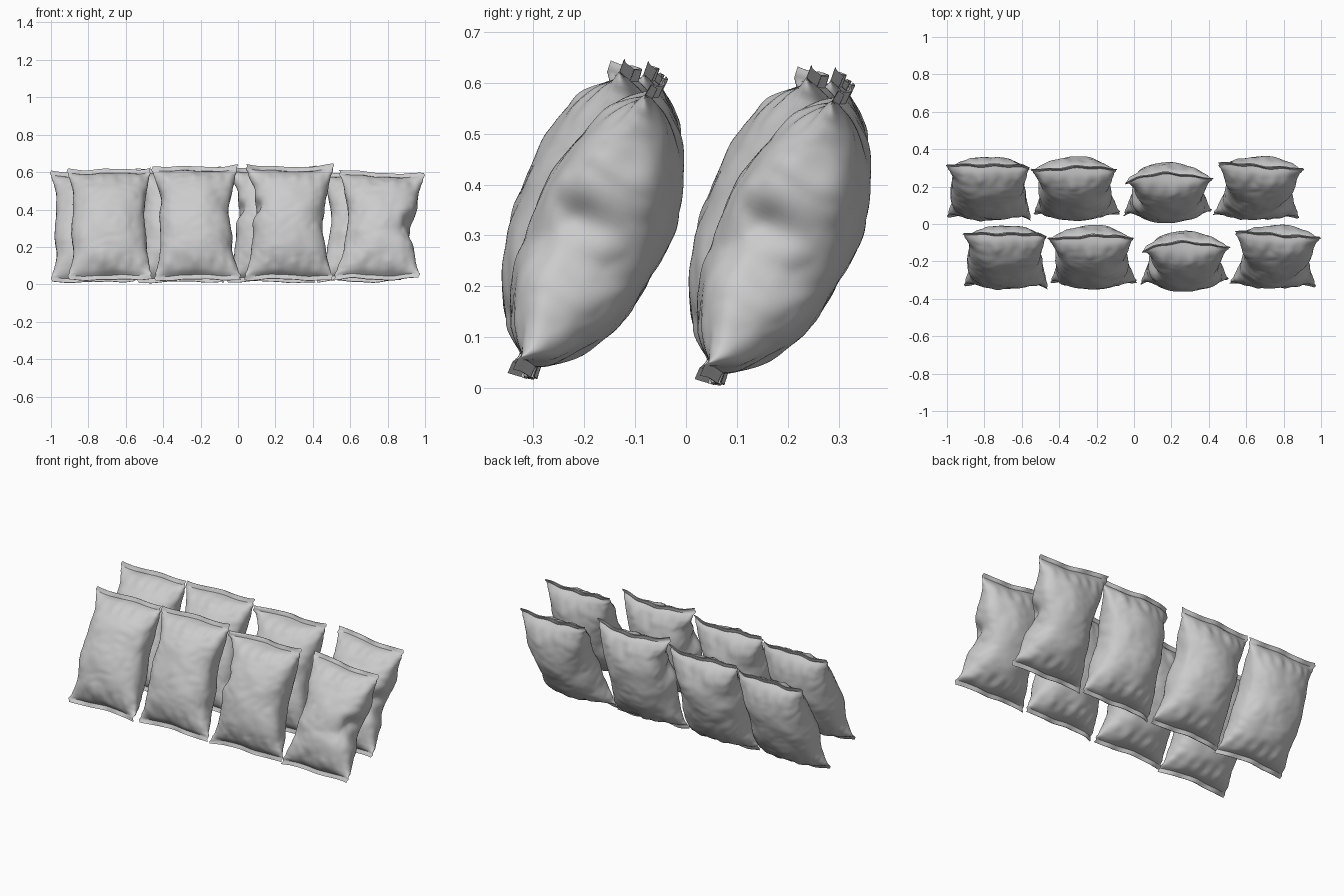
import bpy, bmesh, math
from mathutils import Vector, noise

if "Cube" in bpy.data.objects:
    bpy.data.objects.remove(bpy.data.objects["Cube"])

AROUND, ROWS = 88, 72
SEAL = 0.042          # share of the length taken by each flat seal

# bottom (x,y,z) / top (x,y,z) of each bag's centre line, seal half width, mid half width,
# front and back bulge, roll and bow of top seal,
# dents (x side, place along, front(-)/back(+), size, depth)
BAGS = [
    dict(a=(-.685, -.315, .025), b=(-.692, -.052, .615), w=.222, m=.198, f=.122, k=.138, roll=.0, bow=.008,
         dents=[(1, .55, 0, .10, .012), (-1, .8, 0, .08, .012), (-1, .2, 0, .06, .01)]),
    dict(a=(-.215, -.305, .025), b=(-.232, -.068, .630), w=.228, m=.193, f=.126, k=.148, roll=.01, bow=.008,
         dents=[(1, .6, 0, .10, .020), (-1, .72, 0, .07, .014), (1, .25, -1, .06, .012)]),
    dict(a=(.270, -.300, .025), b=(.278, -.112, .632), w=.233, m=.194, f=.130, k=.146, roll=.005, bow=.014,
         dents=[(-1, .62, -1, .05, .035), (1, .5, 0, .12, .015), (-1, .8, 0, .05, .015), (-.8, .5, -1, .05, -.01)]),
    dict(a=(.742, -.315, .028), b=(.770, -.055, .597), w=.227, m=.183, f=.115, k=.146, roll=-.05, bow=.004,
         dents=[(1, .52, -1, .045, .045), (1, .40, 0, .05, .02), (-1, .55, 0, .1, .018),
                (.6, .42, -1, .05, .016), (.75, .60, -1, .04, -.012), (1, .72, 0, .06, -.012),
                (-.8, .3, -1, .05, .015)]),
]
BACK_ROW = (-.09, .367, -.012)


def bag_mesh(name, p, seed):
    a, b = Vector(p["a"]), Vector(p["b"])
    axis = b - a
    up = axis.normalized()
    side = Vector((1, 0, 0))
    out = up.cross(side).normalized()          # points to the back
    if out.y < 0:
        out = -out
    bm = bmesh.new()
    rings = []
    for j in range(ROWS + 1):
        # rows packed closer together at both seals
        q = j / ROWS
        s = .45 * q + .55 * (.5 - .5 * math.cos(math.pi * q))
        v = 2 * (s - SEAL) / (1 - 2 * SEAL) - 1          # -1..1 over the filled part
        c = min(1, abs(v))
        fill = (1 - c ** 2.2) ** .6
        flat = c ** 14                                   # 1 at the seals
        half = p["m"] + (p["w"] - p["m"]) * c ** 3
        ring = []
        for i in range(AROUND):
            t = 2 * math.pi * i / AROUND
            cx, sy = math.cos(t), math.sin(t)
            x = half * cx
            bulge = p["k"] if sy > 0 else p["f"]
            lens = math.copysign(abs(sy) ** (.72 + .3 * c ** 4), sy)
            y = (bulge * fill + .003) * lens
            # pleats running out of the seals, and soft film wrinkles
            pleat = math.sin(26 * x + seed * 2 + 2 * sy) * math.sin(61 * x + seed)
            y += .009 * pleat * math.exp(-((c - .85) / .13) ** 2) * sy * min(1, fill * 2)
            n = noise.noise(Vector((x * 9 + seed * 7, y * 9, s * 6)))
            n += .7 * (abs(noise.noise(Vector((x * 14, y * 14 + seed * 5, s * 11)))) - .2)
            press = .008 * n * min(1, fill * 1.5)
            # local dents
            for dx, ds, dy, size, depth in p["dents"]:
                d2 = ((cx - dx) * half) ** 2 + ((s - ds) * .64) ** 2
                if dy:
                    d2 += ((lens - .4 * dy) * .07) ** 2
                press -= depth * math.exp(-d2 / size ** 2)
            x += press * cx
            y += press * sy
            # wavy seals with flicked corners
            y += flat * (.006 * math.sin(15 * x + seed * 1.7 + 3 * s) + .004 * math.sin(43 * x + seed + 12 * s))
            y += flat * .014 * cx ** 4 * math.sin(seed * 2.3 + 2 * cx)
            y += flat * (p["bow"] * (1 - 2 * cx * cx) if v > 0 else -.012 * cx ** 4)
            x += flat * .004 * math.sin(s * 120 + seed)
            lift = flat * (.006 * cx ** 4 * (1 if v > 0 else -1) + .004 * math.sin(19 * x + seed))
            lift += p["roll"] * cx * .45 * max(0, s - .3)
            ring.append(bm.verts.new(a + axis * s + side * x + out * y + up * lift))
        rings.append(ring)
    for r0, r1 in zip(rings, rings[1:]):
        for i in range(AROUND):
            k = (i + 1) % AROUND
            bm.faces.new((r0[i], r0[k], r1[k], r1[i]))
    # close both seals with quads across the thin edge
    h = AROUND // 2
    for ring in (rings[0], rings[-1]):
        for i in range(h):
            quad = [ring[i], ring[i + 1], ring[(AROUND - i - 1) % AROUND], ring[(AROUND - i) % AROUND]]
            bm.faces.new(list(dict.fromkeys(quad)))
    bmesh.ops.recalc_face_normals(bm, faces=bm.faces)
    me = bpy.data.meshes.new(name)
    bm.to_mesh(me)
    bm.free()
    return me


# front row of four bags, repeated as the back row
for n, params in enumerate(BAGS, 1):
    mesh = bag_mesh(f"bag_{n}", params, n)
    front = bpy.data.objects.new(f"front_bag_{n}", mesh)
    bpy.context.collection.objects.link(front)
    bpy.ops.object.select_all(action='DESELECT')
    front.select_set(True)
    bpy.context.view_layer.objects.active = front
    bpy.ops.object.shade_smooth_by_angle(angle=math.radians(45))
    back = bpy.data.objects.new(f"back_bag_{n}", mesh)
    back.location = BACK_ROW
    bpy.context.collection.objects.link(back)
